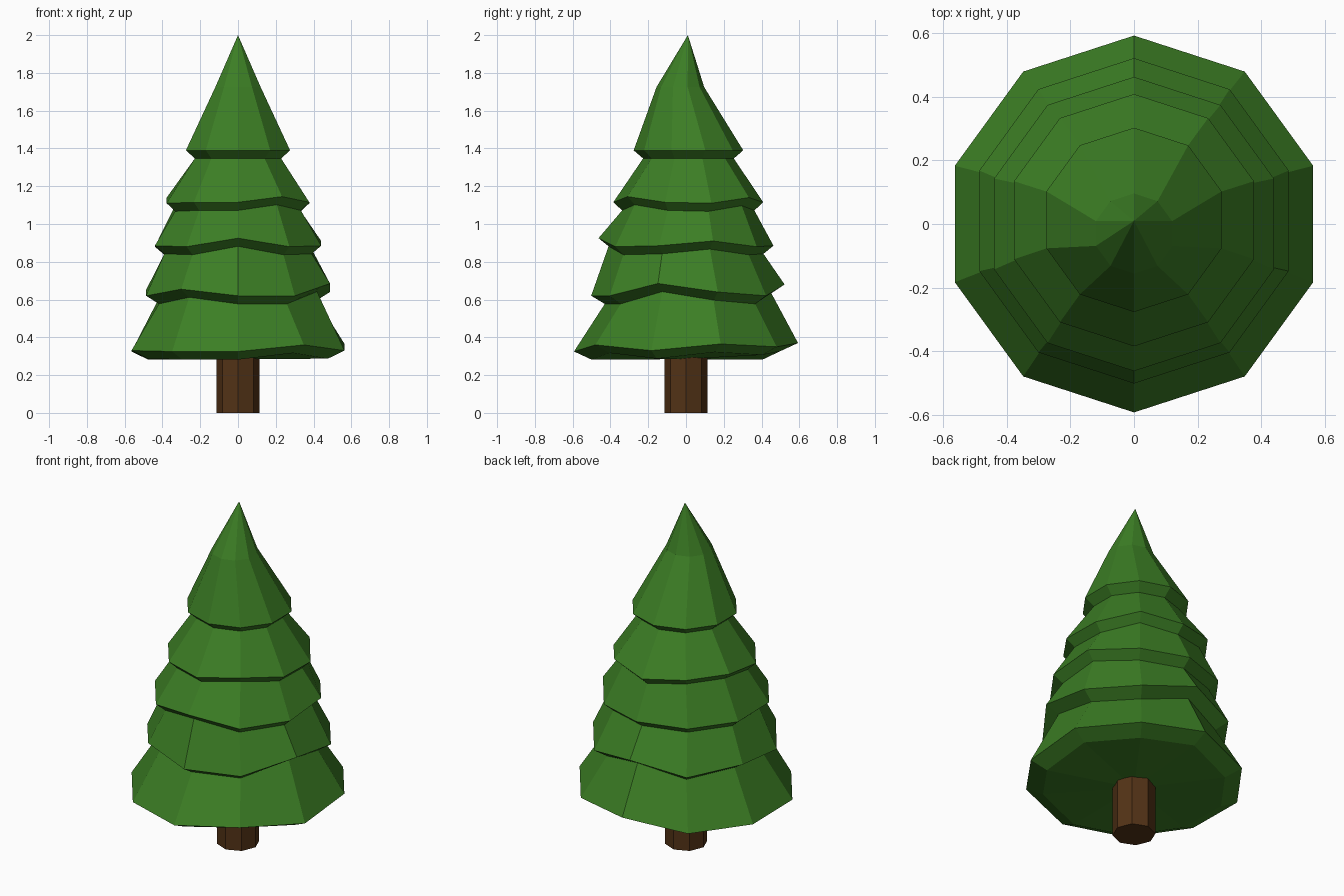
import bpy, bmesh
from math import sin, cos, radians

if "Cube" in bpy.data.objects:
    bpy.data.objects.remove(bpy.data.objects["Cube"])

SIDES = 10


def material(name, color):
    m = bpy.data.materials.new(name)
    m.diffuse_color = (*color, 1)
    m.use_nodes = True
    m.node_tree.nodes["Principled BSDF"].inputs["Base Color"].default_value = m.diffuse_color
    return m


def ring(bm, radius, z, y_shift=0.0, jitter=None):
    # ring starts at the back (+y) and runs counter-clockwise
    jitter = jitter or [0] * SIDES
    out = []
    for i in range(SIDES):
        a = radians(90 + 36 * i)
        out.append(bm.verts.new((radius * cos(a), radius * sin(a) + y_shift, z + jitter[i])))
    return out


def bridge(bm, low, high):
    for i in range(SIDES):
        j = (i + 1) % SIDES
        bm.faces.new((low[i], low[j], high[j], high[i]))


# Branch tiers: rim radius, inner radius, rim height, y shift, uneven rim heights
tiers = [
    (0.593, 0.50, 0.325, 0.0, [.045, 0, 0, .005, 0, 0, .035, .005, .04, .025]),
    (0.512, 0.44, 0.62, 0.01, [.06, 0, .03, 0, .035, 0, 0, .065, .02, 0]),
    (0.463, 0.41, 0.88, 0.0, [.005, 0, 0, .005, 0, .045, 0, .005, .03, 0]),
    (0.397, 0.35, 1.11, 0.012, [.005, .03, .03, 0, .005, .005, .035, .005, 0, .03]),
    (0.290, 0.24, 1.39, 0.013, [0] * SIDES),
]

# Foliage: one stepped shell
bm = bmesh.new()
previous = None
for rim_r, inner_r, z, shift, jit in tiers:
    inner = ring(bm, inner_r, z - 0.043, shift, jit)
    rim = ring(bm, rim_r, z, shift, jit)
    if previous:
        bridge(bm, previous, inner)
    else:
        centre = bm.verts.new((0, 0, 0.285))
        for i in range(SIDES):
            bm.faces.new((inner[(i + 1) % SIDES], inner[i], centre))
    bridge(bm, inner, rim)
    previous = rim

# Leaning tip
neck = ring(bm, 0.126, 1.725, -0.03)
bridge(bm, previous, neck)
tip = bm.verts.new((0, 0.01, 2.0))
for i in range(SIDES):
    bm.faces.new((neck[i], neck[(i + 1) % SIDES], tip))

bmesh.ops.recalc_face_normals(bm, faces=bm.faces)
mesh = bpy.data.meshes.new("foliage")
bm.to_mesh(mesh)
bm.free()
foliage = bpy.data.objects.new("foliage", mesh)
bpy.context.collection.objects.link(foliage)
mesh.materials.append(material("needle_green", (0.045, 0.21, 0.018)))

# Trunk
bpy.ops.mesh.primitive_cylinder_add(vertices=8, radius=0.115, depth=0.30, location=(0, 0, 0.15))
trunk = bpy.context.object
trunk.name = "trunk"
trunk.data.materials.append(material("bark_brown", (0.085, 0.032, 0.008)))
